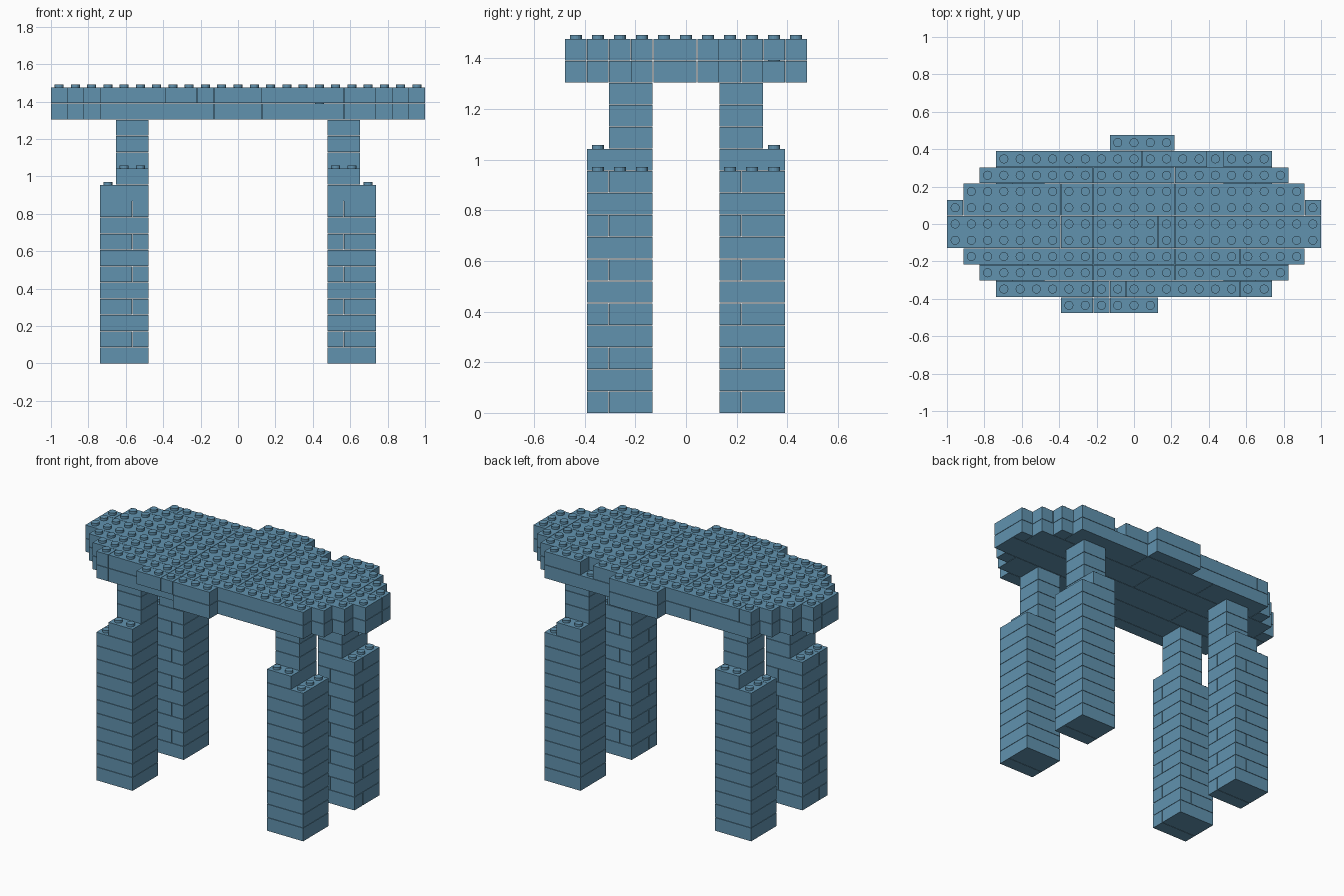
import bpy, bmesh
from mathutils import Matrix

cube = bpy.data.objects.get("Cube")
if cube:
    bpy.data.objects.remove(cube, do_unlink=True)

P = 2 / 23          # stud pitch, also the brick height
GAP = 0.0012        # seam around every brick
STUD_R, STUD_H = 0.024, 0.015

blue = bpy.data.materials.new("sand_blue")
blue.use_nodes = True
COLOR = (0.12, 0.29, 0.43, 1)
blue.diffuse_color = COLOR
blue.node_tree.nodes["Principled BSDF"].inputs["Base Color"].default_value = COLOR


def brick(bm, x0, x1, y0, y1, layer):
    """One brick, in pitch units, with a thin seam all round."""
    x0, x1 = sorted((x0, x1))
    y0, y1 = sorted((y0, y1))
    size = ((x1 - x0) * P - 2 * GAP, (y1 - y0) * P - 2 * GAP, P - 2 * GAP)
    centre = ((x0 + x1) / 2 * P, (y0 + y1) / 2 * P, (layer + 0.5) * P - GAP)
    bmesh.ops.create_cube(bm, size=1, matrix=Matrix.Translation(centre) @ Matrix.Diagonal((*size, 1)))


def stud(bm, x, y, layer):
    """A stud on top of the given layer."""
    z = (layer + 1) * P - 2 * GAP + STUD_H / 2
    bmesh.ops.create_cone(bm, cap_ends=True, segments=16, radius1=STUD_R, radius2=STUD_R,
                          depth=STUD_H + 0.002, matrix=Matrix.Translation((x * P, y * P, z)))


def finish(bm, name):
    mesh = bpy.data.meshes.new(name)
    bm.to_mesh(mesh)
    bm.free()
    mesh.materials.append(blue)
    obj = bpy.data.objects.new(name, mesh)
    bpy.context.collection.objects.link(obj)


# Legs: alternating courses, then two steps inward
def leg(name, sx, sy):
    bm = bmesh.new()
    xi, xo, yi, yo = 5.5 * sx, 8.5 * sx, 1.5 * sy, 4.5 * sy
    for layer in range(11):
        if layer % 2:
            mid = 6.5 * sx
            brick(bm, xi, mid, yi, yo, layer)
            brick(bm, mid, xo, yi, yo, layer)
        else:
            mid = min(yi, yo) + 1
            brick(bm, xi, xo, yi, mid, layer)
            brick(bm, xi, xo, mid, yo, layer)
    brick(bm, xi, 7.5 * sx, yi, yo, 11)
    for layer in range(12, 15):
        brick(bm, xi, 7.5 * sx, yi, 3.5 * sy, layer)
    for i in (2, 3, 4):
        stud(bm, 8 * sx, i * sy, 10)
    for i in (6, 7):
        stud(bm, i * sx, 4 * sy, 11)
    finish(bm, name)


for side, sx in (("left", 1), ("right", -1)):
    for end, sy in (("front", -1), ("back", 1)):
        leg(f"{end}_{side}_leg", sx, sy)

# Tabletop outline: extent of each row of studs
HOLE = (5, 4)
extent = {r: (-h, h) for r, h in
          zip(range(-4, 5), (8.5, 9.5, 10.5, 11.5, 11.5, 11.5, 10.5, 9.5, 8.5))}
extent[5] = (-1.5, 2.5)
extent[-5] = (-4.5, 1.5)


def band(bm, rows, breaks, layer, rim):
    """Bricks over neighbouring rows, with single bricks where a row is longer."""
    lo = max(rim[r][0] for r in rows)
    hi = min(rim[r][1] for r in rows)
    y0, y1 = min(rows) - 0.5, max(rows) + 0.5
    cuts = [lo] + [b for b in breaks if lo < b < hi] + [hi]
    for a, b in zip(cuts, cuts[1:]):
        if layer == 16 and y0 < HOLE[1] < y1 and a < HOLE[0] < b:
            continue
        brick(bm, a, b, y0, y1, layer)
    for r in rows:
        for end, inner in ((rim[r][0], lo), (rim[r][1], hi)):
            if end != inner:
                brick(bm, end, inner, r - 0.5, r + 0.5, layer)


def slab(name, layer, bands, rim):
    bm = bmesh.new()
    for rows, breaks in bands:
        band(bm, rows, breaks, layer, rim)
    return bm


# Lower course of the tabletop, its front tab shorter
lower_rim = dict(extent)
lower_rim[-5] = (-1.5, 1.5)
bm = slab("tabletop_lower_course", 15, [
    ((5,), ()), ((4, 3), (-3.5, 2.5)), ((2, 1), (-7.5, 0.5, 6.5)),
    ((0, -1), (-4.5, 3.5)), ((-2, -3), (-6.5, 1.5)),
    ((-4,), (-7.5, -1.5, 1.5, 6.5)), ((-5,), ())], lower_rim)
stud(bm, *HOLE, 15)
finish(bm, "tabletop_lower_course")

# Upper course of the tabletop with all its studs
bm = slab("tabletop_upper_course", 16, [
    ((5,), ()), ((4,), (-7.5, 0.5, 4.5, 5.5)), ((3,), (-2.5, 2.5, 7.5)),
    ((2, 1), (-4.5, -2.5, 2.5, 9.5)), ((0, -1), (-4.5, -2.5, 1.5, 2.5, 9.5)),
    ((-2,), (-2.5, 2.5, 6.5)), ((-3,), (-2.5, 2.5, 7.5)),
    ((-4,), (-7.5, -2.5, -1.5, -0.5, 6.5)), ((-5,), (-2.5, -1.5))], extent)
for row, (lo, hi) in extent.items():
    for col in range(int(lo + 0.5), int(hi + 0.5)):
        if (col, row) != HOLE:
            stud(bm, col, row, 16)
finish(bm, "tabletop_upper_course")
